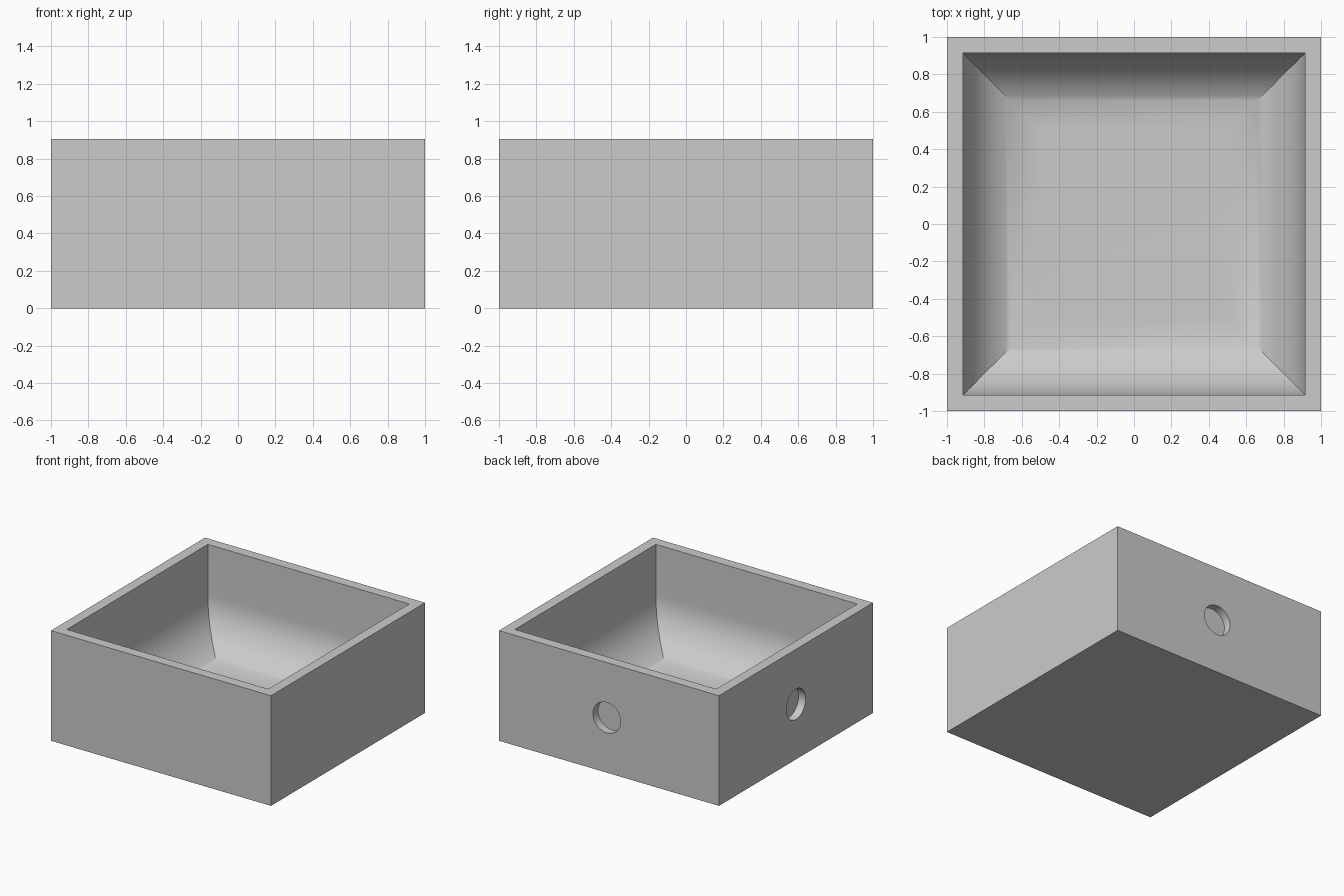
import bpy, bmesh, math
from mathutils import Matrix

cube = bpy.data.objects.get("Cube")
if cube:
    bpy.data.objects.remove(cube, do_unlink=True)

HEIGHT = 0.905
WALL = 0.085
FILLET = 0.41          # radius of the curve from wall to floor
HOLE_RADIUS = 0.125
HOLE_DEPTH = 0.065

grey = bpy.data.materials.new("plain_grey")
grey.use_nodes = True
colour = (0.6, 0.6, 0.6, 1)
grey.diffuse_color = colour
grey.node_tree.nodes["Principled BSDF"].inputs["Base Color"].default_value = colour


def add_object(name, bm):
    bmesh.ops.recalc_face_normals(bm, faces=bm.faces)
    mesh = bpy.data.meshes.new(name)
    bm.to_mesh(mesh)
    bm.free()
    mesh.materials.append(grey)
    obj = bpy.data.objects.new(name, mesh)
    bpy.context.collection.objects.link(obj)
    return obj


def square_basin(name):
    # Profile of half width and height: outer wall, rim, inner wall, fillet
    inner = 1 - WALL
    profile = [(1, 0), (1, HEIGHT), (inner, HEIGHT)]
    steps = 24
    for i in range(steps + 1):
        a = math.pi / 2 * i / steps
        profile.append((inner - FILLET + FILLET * math.cos(a),
                        WALL + FILLET - FILLET * math.sin(a)))
    bm = bmesh.new()
    corners = [(-1, -1), (1, -1), (1, 1), (-1, 1)]
    rings = [[bm.verts.new((x * w, y * w, z)) for x, y in corners]
             for w, z in profile]
    for low, high in zip(rings, rings[1:]):
        for i in range(4):
            j = (i + 1) % 4
            bm.faces.new((low[i], low[j], high[j], high[i]))
    bm.faces.new(rings[0])      # underside
    bm.faces.new(rings[-1])     # bowl floor
    return add_object(name, bm)


def hole_cutter(name, location, axis):
    bm = bmesh.new()
    turn = Matrix.Rotation(math.pi / 2, 4, axis)
    bmesh.ops.create_cone(bm, cap_ends=True, segments=64, radius1=HOLE_RADIUS,
                          radius2=HOLE_RADIUS, depth=2 * HOLE_DEPTH,
                          matrix=Matrix.Translation(location) @ turn)
    obj = add_object(name, bm)
    obj.hide_render = True
    return obj


basin = square_basin("basin")
bpy.ops.object.select_all(action='DESELECT')
basin.select_set(True)
bpy.context.view_layer.objects.active = basin

# Blind round sockets in the back wall and the right wall
sockets = [("back_socket", (0.02, 1, HEIGHT / 2), 'X'),
           ("right_socket", (-1, 0, HEIGHT / 2), 'Y')]
for name, location, axis in sockets:
    cutter = hole_cutter(name + "_cutter", location, axis)
    cut = basin.modifiers.new(name, 'BOOLEAN')
    cut.operation = 'DIFFERENCE'
    cut.solver = 'EXACT'
    cut.object = cutter
    bpy.ops.object.modifier_apply(modifier=cut.name)
    bpy.data.objects.remove(cutter, do_unlink=True)

bpy.ops.object.shade_smooth_by_angle(angle=math.radians(30))
